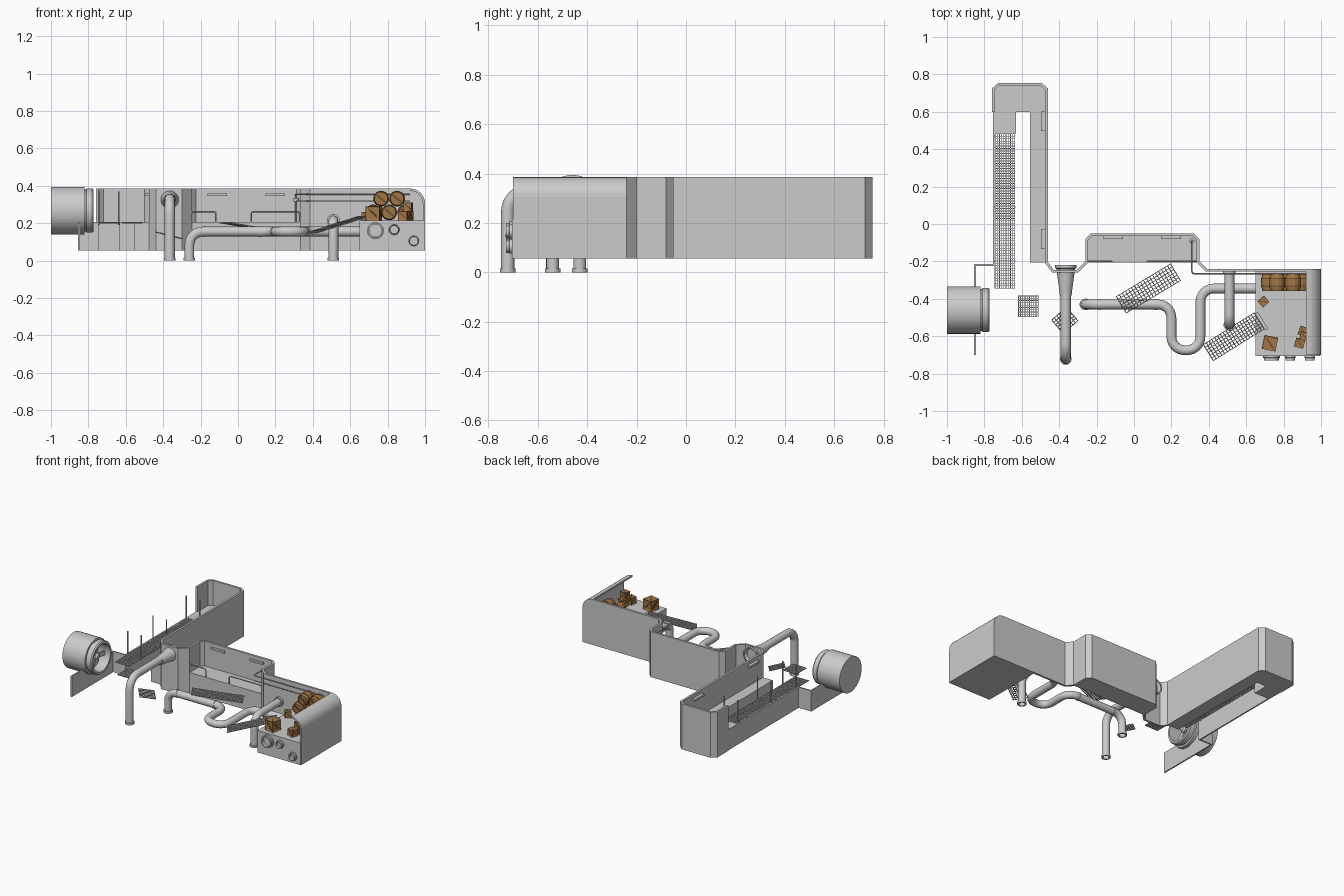
import bpy, bmesh, math
from mathutils import Vector, Matrix, Euler

if "Cube" in bpy.data.objects:
    bpy.data.objects.remove(bpy.data.objects["Cube"])

def material(name, col):
    m = bpy.data.materials.new(name)
    m.diffuse_color = col
    m.use_nodes = True
    m.node_tree.nodes["Principled BSDF"].inputs["Base Color"].default_value = m.diffuse_color
    return m
WOOD = material("wood", (0.36, 0.18, 0.06, 1))
DARK_WOOD = material("dark_wood", (0.16, 0.08, 0.03, 1))

def finish(name, bm, mat=None, smooth=False):
    bmesh.ops.recalc_face_normals(bm, faces=bm.faces)
    me = bpy.data.meshes.new(name)
    bm.to_mesh(me); bm.free()
    ob = bpy.data.objects.new(name, me)
    bpy.context.collection.objects.link(ob)
    if mat: me.materials.append(mat)
    if smooth:
        bpy.ops.object.select_all(action='DESELECT')
        ob.select_set(True)
        bpy.context.view_layer.objects.active = ob
        bpy.ops.object.shade_smooth_by_angle(angle=math.radians(35))
    return ob

def prism(name, pts, vec):
    """Flat outline of 3D points pushed along vec."""
    bm = bmesh.new()
    f = bm.faces.new([bm.verts.new(p) for p in pts])
    r = bmesh.ops.extrude_face_region(bm, geom=[f])
    bmesh.ops.translate(bm, vec=vec, verts=[v for v in r['geom'] if isinstance(v, bmesh.types.BMVert)])
    return finish(name, bm)

def block(name, outline, z0=0.055, z1=0.205):
    return prism(name, [(x, y, z0) for x, y in outline], (0, 0, z1 - z0))

def wall(name, path, z0, z1, t=0.015):
    """Mitred wall, thickened to the right of its path."""
    P = [Vector(p) for p in path]
    inner = []
    for i, p in enumerate(P):
        d1 = (p - P[i-1]).normalized() if i else (P[1] - p).normalized()
        d2 = (P[i+1] - p).normalized() if i < len(P) - 1 else d1
        n1, n2 = Vector((d1.y, -d1.x)), Vector((d2.y, -d2.x))
        inner.append(p + (n1 + n2) * (t / (1 + n1.dot(n2))))
    return block(name, [tuple(p) for p in P + inner[::-1]], z0, z1)

def box(name, loc, size, rot=(0, 0, 0), mat=None):
    bm = bmesh.new()
    bmesh.ops.create_cube(bm, size=1, matrix=Matrix.LocRotScale(Vector(loc), Euler(rot), Vector(size)))
    return finish(name, bm, mat)

def lathe(name, profile, loc, axis=(0, 0, 1), n=28, mat=None, smooth=True):
    """Profile of (radius, distance along axis)."""
    M = Matrix.Translation(loc) @ Vector(axis).to_track_quat('Z', 'Y').to_matrix().to_4x4()
    bm = bmesh.new()
    vs = [bm.verts.new((r, 0, h)) for r, h in profile]
    es = [bm.edges.new(e) for e in zip(vs, vs[1:])]
    bmesh.ops.spin(bm, geom=vs + es, cent=(0, 0, 0), axis=(0, 0, 1), angle=2*math.pi, steps=n)
    bmesh.ops.remove_doubles(bm, verts=bm.verts, dist=1e-5)
    bm.transform(M)
    return finish(name, bm, mat, smooth)

def ring(name, r0, r1, length, loc, axis):
    return lathe(name, [(r0, 0), (r1, 0), (r1, length), (r0, length), (r0, 0)], loc, axis)

def tube(name, path, r, bend=0.0, res=5, caps=True):
    """Round pipe with filleted corners."""
    P = [Vector(p) for p in path]
    pts = [P[0]]
    for a, b, c in zip(P, P[1:], P[2:]):
        u, v = (a - b).normalized(), (c - b).normalized()
        if bend == 0:
            pts.append(b); continue
        o = b + (u + v) * bend
        for k in range(9):
            t = k / 8 * math.pi / 2
            pts.append(o - v * bend * math.cos(t) - u * bend * math.sin(t))
    pts.append(P[-1])
    cu = bpy.data.curves.new(name, 'CURVE')
    cu.dimensions = '3D'; cu.bevel_depth = r; cu.bevel_resolution = res; cu.use_fill_caps = caps
    s = cu.splines.new('POLY')
    s.points.add(len(pts) - 1)
    for sp, p in zip(s.points, pts): sp.co = (*p, 1)
    ob = bpy.data.objects.new(name, cu)
    bpy.context.collection.objects.link(ob)
    bpy.ops.object.select_all(action='DESELECT')
    ob.select_set(True); bpy.context.view_layer.objects.active = ob
    bpy.ops.object.convert(target='MESH')
    bpy.ops.object.shade_smooth_by_angle(angle=math.radians(35))

def grating(name, loc, l, w, nl, nw, rot=(0, 0, 0), bar=0.004):
    """Open mesh panel: long bars plus cross bars."""
    bm = bmesh.new()
    for i in range(nw + 1):
        bmesh.ops.create_cube(bm, size=1, matrix=Matrix.LocRotScale(Vector((0, (i/nw - .5)*(w - bar), 0)), None, Vector((l, bar, .006))))
    for i in range(nl + 1):
        bmesh.ops.create_cube(bm, size=1, matrix=Matrix.LocRotScale(Vector(((i/nl - .5)*(l - bar), 0, 0)), None, Vector((bar, w, .005))))
    bm.transform(Matrix.LocRotScale(Vector(loc), Euler(rot), None))
    return finish(name, bm)

# Perimeter walls
wall("main_wall", [(-.76, .6), (-.76, .725), (-.725, .755), (-.495, .755), (-.46, .725), (-.46, -.205),
     (-.43, -.245), (-.305, -.245), (-.26, -.2), (-.26, -.08), (-.23, -.05), (.32, -.05), (.35, -.08),
     (.35, -.2), (.39, -.24), (.92, -.24)], .055, .385)
wall("low_wall", [(-.855, -.7), (-.855, -.215), (-.755, -.215), (-.755, .6)], .055, .205, .01)

# Corridor and middle floors
block("corridor_floor", [(-.75, .485), (-.63, .485), (-.63, .6), (-.555, .6), (-.555, -.205), (-.465, -.205),
      (-.465, .722), (-.497, .75), (-.723, .75), (-.755, .722), (-.755, .6), (-.75, .6)])
block("middle_floor", [(-.255, -.205), (.345, -.205), (.345, -.082), (.318, -.055), (-.228, -.055), (-.255, -.082)])

# Right platform with curved side wall and rounded back wall end
block("right_platform", [(.65, -.705), (.995, -.705), (.995, -.25), (.65, -.25)], .055, .215)
arc = [(math.sin(a), math.cos(a)) for a in [i/8*math.pi/2 for i in range(9)]]
outer = [(.92 + .08*s, .305 + .08*c) for s, c in arc]
inner = [(.92 + .068*s, .305 + .068*c) for s, c in arc]
prism("curved_side_wall", [(x, -.70, z) for x, z in outer + [(1, .055), (.988, .055)] + inner[::-1]], (0, .46, 0))
prism("back_wall_end", [(x, -.255, z) for x, z in outer + [(1, .055), (.92, .055)]], (0, .015, 0))
for x, z, r in [(.735, .16, .045), (.835, .165, .028), (.94, .105, .029)]:
    lathe("front_port", [(r, 0), (r, .012), (r*.9, .014), (r*.9, .026), (r*.72, .026), (r*.72, .004), (0, .004)],
          (x, -.703, z), (0, -1, 0))

# Wall lamps
for x in (-.11, .2):
    box("wall_lamp", (x, -.073, .352), (.105, .016, .014))
for y in (.55, -.08):
    box("corridor_lamp", (-.486, y, .352), (.022, .105, .014))

# Low guard rails on middle floor edge
for x0, x1 in ((-.25, -.118), (.07, .33)):
    tube("guard_rail", [(x0, -.2, .2), (x0, -.2, .262), (x1, -.2, .262), (x1, -.2, .2)], .004, .015, 2)

# Thin conduits along right back wall
tube("conduit", [(.31, -.09, .2), (.31, -.09, .355), (.31, -.265, .355), (.92, -.265, .355)], .004, .012, 2)
tube("lower_conduit", [(.31, -.265, .318), (.92, -.265, .318)], .003, 0, 2)
lathe("conduit_joint", [(0, 0), (.014, 0), (.014, .02), (0, .02)], (.31, -.09, .315))

# Corridor walkway with posts
grating("corridor_walkway", (-.69, .07, .2), .83, .11, 62, 9, (0, 0, math.pi/2))
for y in (.47, .09, -.2):
    for x in (-.745, -.637):
        tube("walkway_post", [(x, y, .19), (x, y, .37)], .004, 0, 2)

# Loose grates and ramps
grating("square_grate", (-.565, -.44, .2), .11, .115, 9, 9)
grating("tilted_grate", (-.37, -.515, .135), .11, .10, 6, 6, (.15, .2, math.radians(42)))
grating("middle_ramp", (.077, -.345, .178), .345, .107, 18, 6, (0, math.radians(8), math.radians(31)))
grating("platform_ramp", (.533, -.603, .192), .335, .105, 18, 6, (0, math.radians(-15), math.radians(32)))
box("ramp_hinge", (.682, -.52, .222), (.018, .105, .008), (0, 0, math.radians(32)))

# Pipe with funnel
tube("funnel_pipe", [(-.365, -.36, .33), (-.365, -.722, .33), (-.365, -.722, 0)], .027, .085, 6, False)
lathe("funnel", [(.05, -.015), (.058, -.015), (.058, 0), (.05, .006), (.034, .12), (.031, .15), (.026, .15),
      (.026, .12), (.046, 0), (.05, -.015)], (-.365, -.235, .325), (0, -1, 0))

# Winding pipe into the platform
Z = .155
tube("winding_pipe", [(-.26, -.43, 0), (-.26, -.43, Z), (.2, -.43, Z), (.2, -.675, Z), (.355, -.675, Z),
     (.355, -.345, Z), (.66, -.345, Z)], .026, .072, 6, False)
# Short wall outlet pipe
tube("outlet_pipe", [(.51, -.255, .215), (.51, -.54, .215), (.51, -.54, 0)], .026, .06, 6, False)
ring("outlet_collar", .024, .034, .015, (.51, -.255, .215), (0, -1, 0))
for x, y in ((-.365, -.722), (-.26, -.43), (.51, -.54)):
    ring("pipe_foot", .021, .031, .015, (x, y, 0), (0, 0, 1))
for x in (-.19, .11):
    ring("pipe_collar", .024, .029, .012, (x, -.43, Z), (1, 0, 0))

# Turbine drum with hub and blades
lathe("turbine_drum", [(0, 0), (.127, 0), (.127, .18), (.112, .18), (.112, .187), (.118, .19), (.118, .22), (.112, .228),
      (.098, .228), (.098, .13), (0, .13)], (-1, -.46, .267), (1, 0, 0), 40)
lathe("turbine_hub", [(0, 0), (.024, 0), (.024, .06), (.015, .072), (0, .075)], (-.87, -.46, .267), (1, 0, 0))
for k in range(3):
    a = k * 2*math.pi/3 + .4
    box("turbine_blade", (-.82, -.46 - .058*math.sin(a), .267 + .058*math.cos(a)), (.012, .03, .085), (a, 0, 0))

# Stacked barrels
for x, z in ((.722, .257), (.808, .257), (.894, .257), (.765, .331), (.851, .331)):
    lathe("barrel", [(0, .006), (.032, .006), (.032, 0), (.036, 0), (.042, .03), (.042, .06), (.036, .09), (.032, .09),
          (.032, .084), (0, .084)], (x, -.357, z), (0, 1, 0), 14, WOOD, False)
    for h in (.022, .062):
        lathe("barrel_hoop", [(.039, 0), (.0425, 0), (.0425, .006), (.039, .006), (.039, 0)], (x, -.357 + h, z), (0, 1, 0), 14, DARK_WOOD, False)
    box("barrel_brace", (x, -.352, z), (.062, .005, .011), (0, math.radians(40), 0), DARK_WOOD)

# Crates: recessed faces with diagonal braces
def crate(x, y, z, s, turn):
    M = Matrix.LocRotScale(Vector((x, y, z + s/2)), Euler((0, 0, turn)), None)
    bm = bmesh.new()
    bmesh.ops.create_cube(bm, size=s)
    bmesh.ops.inset_individual(bm, faces=bm.faces[:], thickness=s*.13, depth=-s*.05)
    bm.transform(M)
    finish("crate", bm, WOOD)
    bm = bmesh.new()
    for ax in ('X', 'Y', 'Z'):
        tilt = Matrix.Rotation(math.pi/4, 4, ax)
        size = {'X': (s*.97, s*.12, s*.9), 'Y': (s*.9, s*.97, s*.12), 'Z': (s*.12, s*.9, s*.97)}[ax]
        bmesh.ops.create_cube(bm, size=1, matrix=tilt @ Matrix.Diagonal((*size, 1)))
    bm.transform(M)
    finish("crate_brace", bm, DARK_WOOD)
for c in ((.692, -.415, .215, .045, .7), (.727, -.638, .215, .075, -.2), (.886, -.637, .215, .05, -.25),
          (.906, -.575, .215, .05, -.35), (.91, -.6, .265, .045, -.15)):
    crate(*c)
